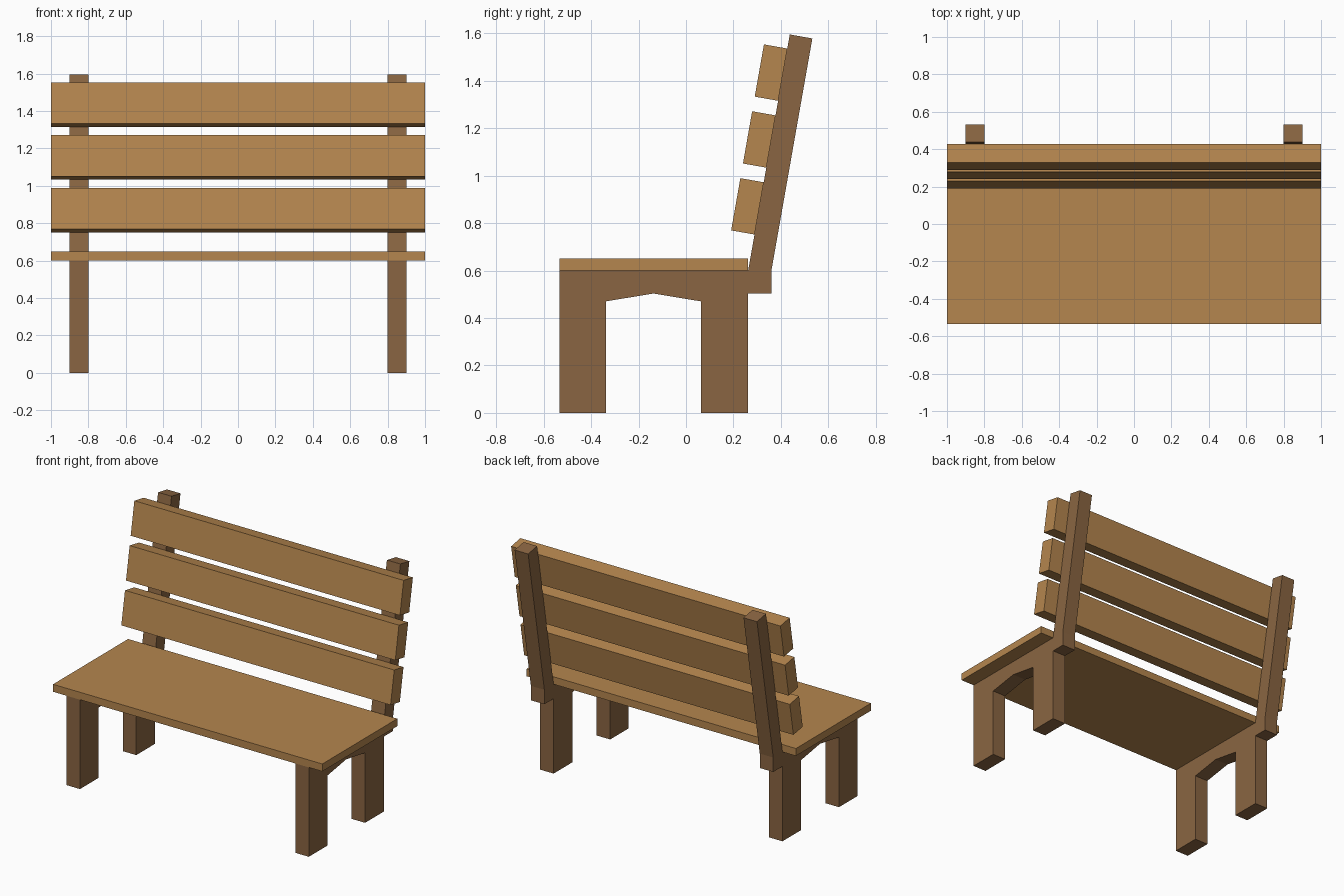
import bpy, bmesh, math
from mathutils import Vector

if "Cube" in bpy.data.objects:
    bpy.data.objects.remove(bpy.data.objects["Cube"])


def material(name, rgb):
    m = bpy.data.materials.new(name)
    m.diffuse_color = (*rgb, 1.0)
    m.use_nodes = True
    m.node_tree.nodes["Principled BSDF"].inputs["Base Color"].default_value = m.diffuse_color
    return m


light_wood = material("light_wood", (0.46, 0.238, 0.077))
dark_wood = material("dark_wood", (0.255, 0.131, 0.054))


def extrude_profile(name, points, x0, x1, mat):
    """Extrude a closed (y, z) profile along x from x0 to x1."""
    bm = bmesh.new()
    face = bm.faces.new([bm.verts.new((x0, y, z)) for y, z in points])
    moved = bmesh.ops.extrude_face_region(bm, geom=[face])["geom"]
    bmesh.ops.translate(bm, vec=(x1 - x0, 0, 0),
                        verts=[g for g in moved if isinstance(g, bmesh.types.BMVert)])
    bmesh.ops.recalc_face_normals(bm, faces=bm.faces)
    mesh = bpy.data.meshes.new(name)
    bm.to_mesh(mesh)
    bm.free()
    mesh.materials.append(mat)
    obj = bpy.data.objects.new(name, mesh)
    bpy.context.collection.objects.link(obj)
    return obj


FRONT, BACK = -0.534, 0.262      # seat depth
SEAT_Z, TILT = 0.60, math.radians(10)
up = Vector((math.sin(TILT), math.cos(TILT)))       # along the backrest
fwd = Vector((-math.cos(TILT), math.sin(TILT)))     # out of the backrest
hinge = Vector((BACK, SEAT_Z))

# Leg frame with a shallow pointed arch, and leaning back post
legs = [(FRONT, 0), (-0.338, 0), (-0.338, 0.47), (-0.137, 0.503),
        (0.063, 0.47), (0.063, 0), (BACK, 0), (BACK, SEAT_Z), (FRONT, SEAT_Z)]
post_top = hinge + up * 1.01
post = [(BACK, 0.503), (0.36, 0.503), (0.36, SEAT_Z),
        post_top - fwd * 0.0965, post_top, hinge]
for side, x in (("left", -0.9), ("right", 0.8)):
    extrude_profile(side + "_leg_frame", legs, x, x + 0.1, dark_wood)
    extrude_profile(side + "_back_post", post, x, x + 0.1, dark_wood)

# Seat board
extrude_profile("seat", [(FRONT, SEAT_Z), (BACK, SEAT_Z), (BACK, 0.65), (FRONT, 0.65)],
                -1, 1, light_wood)

# Three backrest slats lying on the front of the posts
for i in range(3):
    low = hinge + up * (0.154 + 0.2862 * i)
    high = low + up * 0.2235
    extrude_profile(f"back_slat_{i + 1}", [low, high, high + fwd * 0.1, low + fwd * 0.1],
                    -1, 1, light_wood)
